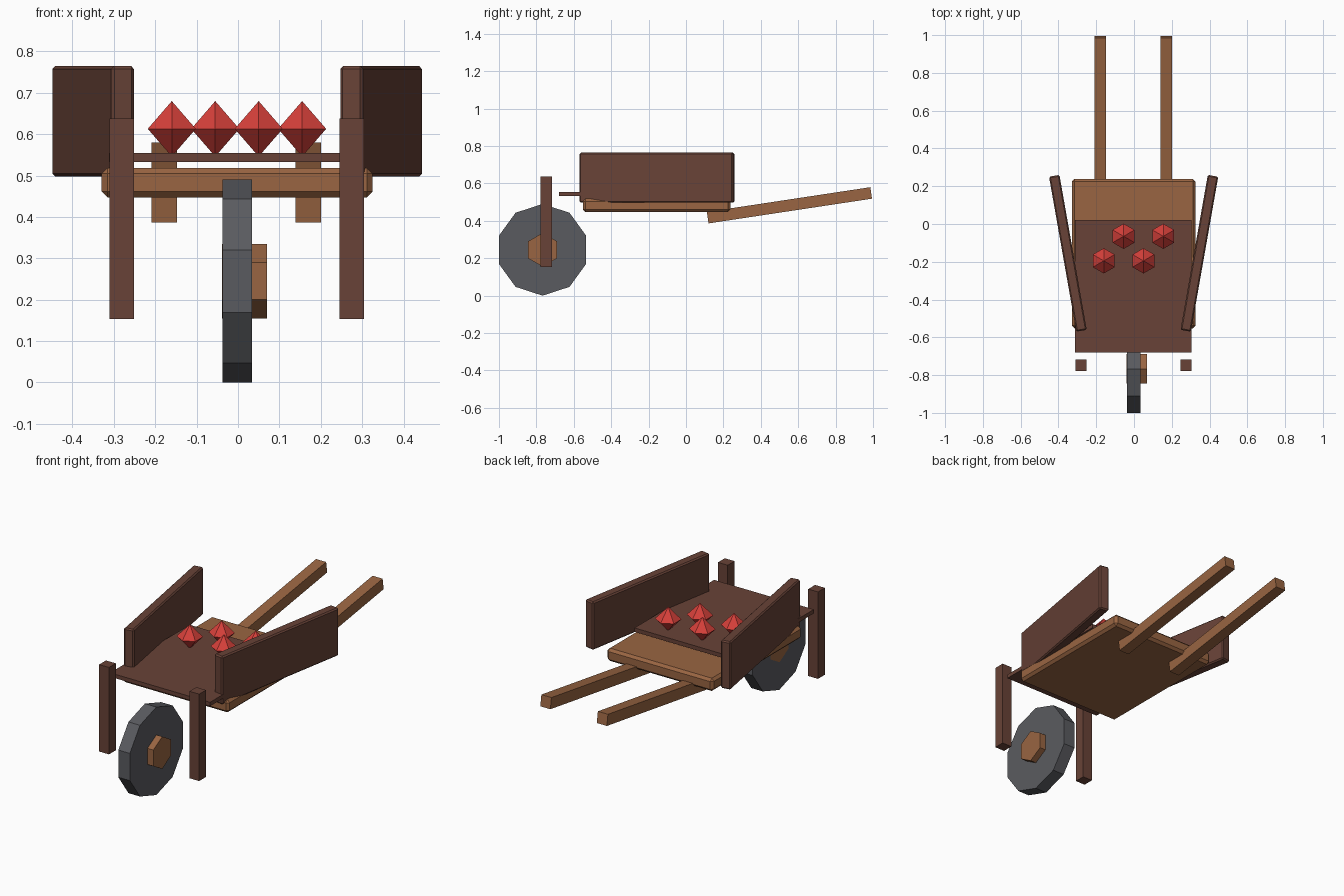
import bpy, bmesh, math
from mathutils import Matrix

if "Cube" in bpy.data.objects:
    bpy.data.objects.remove(bpy.data.objects["Cube"], do_unlink=True)


def make_material(name, rgb):
    mat = bpy.data.materials.new(name)
    mat.use_nodes = True
    colour = (*rgb, 1)
    mat.diffuse_color = colour
    mat.node_tree.nodes["Principled BSDF"].inputs["Base Color"].default_value = colour
    return mat


dark_wood = make_material("dark wood", (0.138, 0.055, 0.038))
light_wood = make_material("light wood", (0.319, 0.130, 0.054))
iron_grey = make_material("iron grey", (0.102, 0.105, 0.117))
gem_red = make_material("gem red", (0.67, 0.051, 0.042))


def add_object(name, bm, mat, location, rotation=(0, 0, 0)):
    mesh = bpy.data.meshes.new(name)
    bmesh.ops.recalc_face_normals(bm, faces=bm.faces)
    bm.to_mesh(mesh)
    bm.free()
    mesh.materials.append(mat)
    obj = bpy.data.objects.new(name, mesh)
    obj.location, obj.rotation_euler = location, rotation
    bpy.context.collection.objects.link(obj)
    return obj


def box(name, size, location, mat, rotation=(0, 0, 0), bevel=0):
    bm = bmesh.new()
    bmesh.ops.create_cube(bm, size=1, matrix=Matrix.Diagonal((*size, 1)))
    if bevel:
        bmesh.ops.bevel(bm, geom=bm.edges[:], offset=bevel, segments=1, affect='EDGES')
    return add_object(name, bm, mat, location, rotation)


def disc(name, sides, radius, x_min, x_max, mat):
    # Cylinder along x with one corner straight up, on the wheel axis
    bm = bmesh.new()
    ring = [bm.verts.new((x_min, radius * math.sin(a), radius * math.cos(a)))
            for a in (math.tau * i / sides for i in range(sides))]
    cap = bm.faces.new(ring)
    extruded = bmesh.ops.extrude_face_region(bm, geom=[cap], use_keep_orig=True)
    moved = [v for v in extruded["geom"] if isinstance(v, bmesh.types.BMVert)]
    bmesh.ops.translate(bm, verts=moved, vec=(x_max - x_min, 0, 0))
    return add_object(name, bm, mat, (0, -0.767, 0.245))


# Cart bed and the loose plank above it
box("bed", (0.655, 0.79, 0.071), (-0.002, -0.157, 0.483), light_wood, bevel=0.014)
box("bed_plank", (0.615, 0.7, 0.022), (-0.004, -0.33, 0.544), dark_wood)

# Splayed side panels, front posts and sloping handles
for side, label in ((-1, "right"), (1, "left")):
    box(label + "_panel", (0.056, 0.833, 0.267), (side * 0.348 - 0.002, -0.155, 0.631),
        dark_wood, (0, 0, -side * math.radians(10)), bevel=0.007)
    box(label + "_post", (0.06, 0.06, 0.484), (side * 0.278 - 0.003, -0.747, 0.396), dark_wood)
    box(label + "_handle", (0.062, 0.884, 0.062), (side * 0.174 - 0.004, 0.553, 0.483),
        light_wood, (math.radians(8.6), 0, 0))

# Wheel and hub
disc("wheel", 10, 0.245, -0.037, 0.034, iron_grey)
disc("wheel_hub", 6, 0.09, -0.039, 0.07, light_wood)

# Gems, each a six-sided double pyramid
for i in range(4):
    bm = bmesh.new()
    bmesh.ops.create_uvsphere(bm, u_segments=6, v_segments=2, radius=0.067)
    add_object(f"gem_{i + 1}", bm, gem_red,
               (-0.16 + 0.105 * i, -0.065 if i % 2 else -0.195, 0.613))
